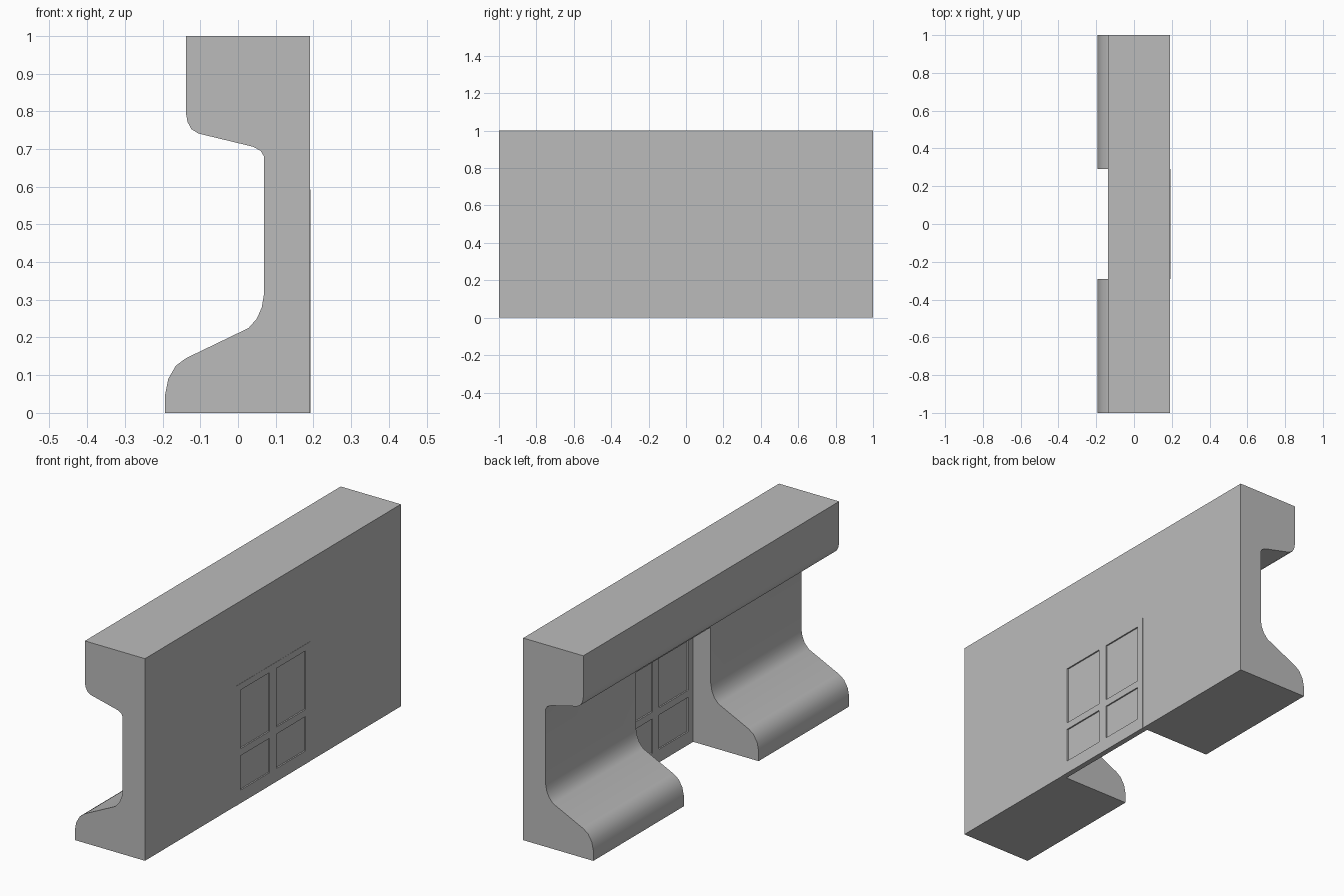
import bpy
import bmesh
import math

cube = bpy.data.objects.get("Cube")
if cube:
    bpy.data.objects.remove(cube, do_unlink=True)

grey = bpy.data.materials.new("plain_grey")
grey.use_nodes = True
colour = (0.5, 0.5, 0.5, 1)
grey.diffuse_color = colour
grey.node_tree.nodes["Principled BSDF"].inputs["Base Color"].default_value = colour


def new_object(name, bm):
    bmesh.ops.recalc_face_normals(bm, faces=bm.faces[:])
    mesh = bpy.data.meshes.new(name)
    bm.to_mesh(mesh)
    bm.free()
    mesh.materials.append(grey)
    obj = bpy.data.objects.new(name, mesh)
    bpy.context.collection.objects.link(obj)
    return obj


def box(name, xs, ys, zs):
    bm = bmesh.new()
    bmesh.ops.create_cube(bm, size=1)
    for v in bm.verts:
        for axis, (low, high) in enumerate((xs, ys, zs)):
            v.co[axis] = high if v.co[axis] > 0 else low
    return new_object(name, bm)


# Wall: moulded section with a cornice above and a flared foot below
profile = [
    (0.191, 0), (0.191, 1), (-0.138, 1), (-0.138, 0.795), (-0.134, 0.772),
    (-0.124, 0.753), (-0.105, 0.741), (0.04, 0.706), (0.06, 0.695),
    (0.069, 0.68), (0.069, 0.315), (0.063, 0.28), (0.05, 0.25),
    (0.028, 0.225), (-0.138, 0.145), (-0.165, 0.125), (-0.185, 0.09),
    (-0.193, 0.05), (-0.193, 0),
]
bm = bmesh.new()
section = bm.faces.new([bm.verts.new((x, -1, z)) for x, z in profile])
extruded = bmesh.ops.extrude_face_region(bm, geom=[section], use_keep_orig=True)
moved = [g for g in extruded["geom"] if isinstance(g, bmesh.types.BMVert)]
bmesh.ops.translate(bm, verts=moved, vec=(0, 2, 0))
wall = new_object("wall", bm)

# Doorway cut through the wall below the cornice
HALF, TOP = 0.292, 0.592
cutter = box("doorway_cutter", (-0.5, 0.5), (-HALF, HALF), (-0.5, TOP))
cutter.hide_render = True
cut = wall.modifiers.new("doorway", "BOOLEAN")
cut.operation = "DIFFERENCE"
cut.solver = "EXACT"
cut.object = cutter
bpy.ops.object.select_all(action="DESELECT")
wall.select_set(True)
bpy.context.view_layer.objects.active = wall
bpy.ops.object.modifier_apply(modifier=cut.name)
bpy.data.objects.remove(cutter, do_unlink=True)
bpy.ops.object.shade_smooth_by_angle(angle=math.radians(35))

# Door: thin panel with raised stiles, mullion and rails on both faces
DEPTH = (0.165, 0.192)
box("door_panel", (0.172, 0.185), (-HALF, HALF), (0, TOP))
stile = 0.255
for name, ys in (("right_stile", (-HALF, -stile)),
                 ("mullion", (-0.026, 0.026)),
                 ("left_stile", (stile, HALF))):
    box("door_" + name, DEPTH, ys, (0, TOP))
for name, zs in (("bottom_rail", (0, 0.065)),
                 ("middle_rail", (0.235, 0.27)),
                 ("top_rail", (0.56, TOP))):
    for side, ys in (("right", (-stile, -0.026)), ("left", (0.026, stile))):
        box("door_" + side + "_" + name, DEPTH, ys, zs)
